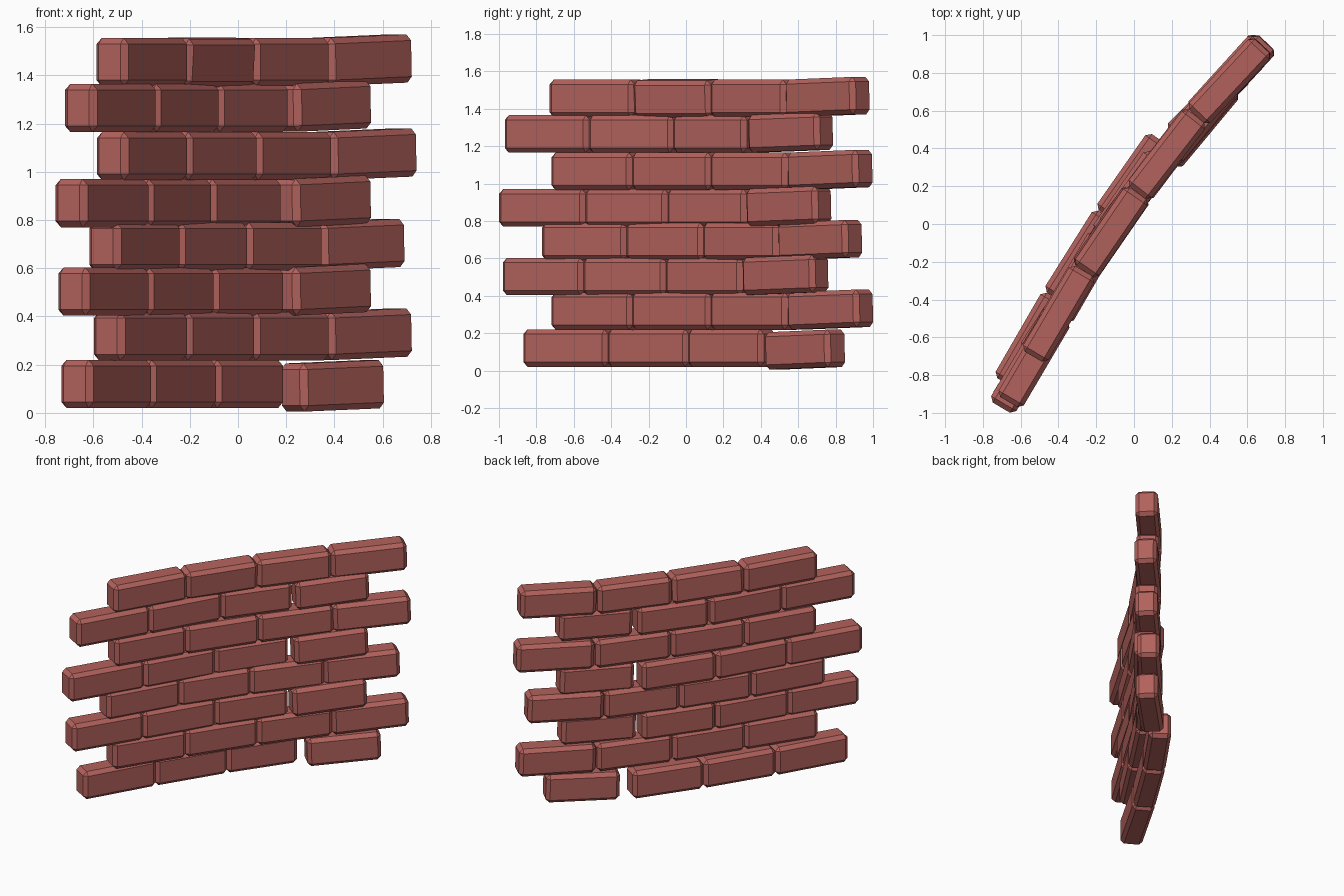
import bpy, bmesh, math
from mathutils import Matrix, Vector

if "Cube" in bpy.data.objects:
    bpy.data.objects.remove(bpy.data.objects["Cube"])

T, H, C = 0.155, 0.2, 0.025   # brick thickness, height, chamfer

mat = bpy.data.materials.new("brick red")
mat.diffuse_color = (0.45, 0.122, 0.108, 1)
mat.use_nodes = True
mat.node_tree.nodes["Principled BSDF"].inputs["Base Color"].default_value = mat.diffuse_color


def brick(name, a, b, z, pitch=0.0, roll=0.0):
    """Chamfered brick whose outer face runs from a to b in plan."""
    a, b = Vector(a), Vector(b)
    d = b - a
    length = d.length + 0.004
    d.normalize()
    c = (a + b) / 2 + Vector((-d.y, d.x)) * T / 2
    bm = bmesh.new()
    bmesh.ops.create_cube(bm, size=1, matrix=Matrix.Diagonal((length, T, H, 1)))
    bmesh.ops.bevel(bm, geom=bm.edges[:], offset=C, segments=1,
                    affect='EDGES', profile=0.5)
    me = bpy.data.meshes.new(name)
    bm.to_mesh(me)
    bm.free()
    me.materials.append(mat)
    ob = bpy.data.objects.new(name, me)
    bpy.context.collection.objects.link(ob)
    ob.matrix_world = (Matrix.Translation((c.x, c.y, z))
                       @ Matrix.Rotation(math.atan2(d.y, d.x), 4, 'Z')
                       @ Matrix.Rotation(-pitch, 4, 'Y')
                       @ Matrix.Rotation(roll, 4, 'X'))


# Each course: height, joints along the outer face, start of last brick, end
courses = [
    (0.120, [(-.61, -.88), (-.35, -.43), (-.08, .00), (.20, .40)], (.275, .41), (.62, .755)),
    (0.318, [(-.48, -.73), (-.20, -.30), (.08, .12), (.39, .53)], (.39, .53), (.735, .91)),
    (0.503, [(-.625, -.99), (-.36, -.56), (-.09, -.12), (.20, .29)], (.245, .29), (.565, .675)),
    (0.690, [(-.495, -.78), (-.23, -.33), (.05, .08), (.36, .48)], (.36, .48), (.705, .85)),
    (0.870, [(-.635, -1.01), (-.36, -.55), (-.10, -.11), (.19, .31)], (.245, .31), (.565, .69)),
    (1.065, [(-.465, -.73), (-.20, -.30), (.09, .12), (.40, .53)], (.40, .53), (.755, .905)),
    (1.265, [(-.595, -.98), (-.33, -.53), (-.07, -.08), (.22, .31)], (.25, .32), (.565, .70)),
    (1.455, [(-.465, -.74), (-.20, -.29), (.08, .12), (.39, .52)], (.39, .52), (.735, .89)),
]

for r, (z, pts, start, end) in enumerate(courses):
    for i in range(3):
        roll = 0.06 if (r, i) == (7, 1) else 0.0
        brick(f"brick_row{r + 1}_{i + 1}", pts[i], pts[i + 1], z, roll=roll)
    # the last brick of each course tips up a little
    brick(f"brick_row{r + 1}_4", start, end, z - 0.008 if r == 0 else z + 0.008, pitch=0.03)
